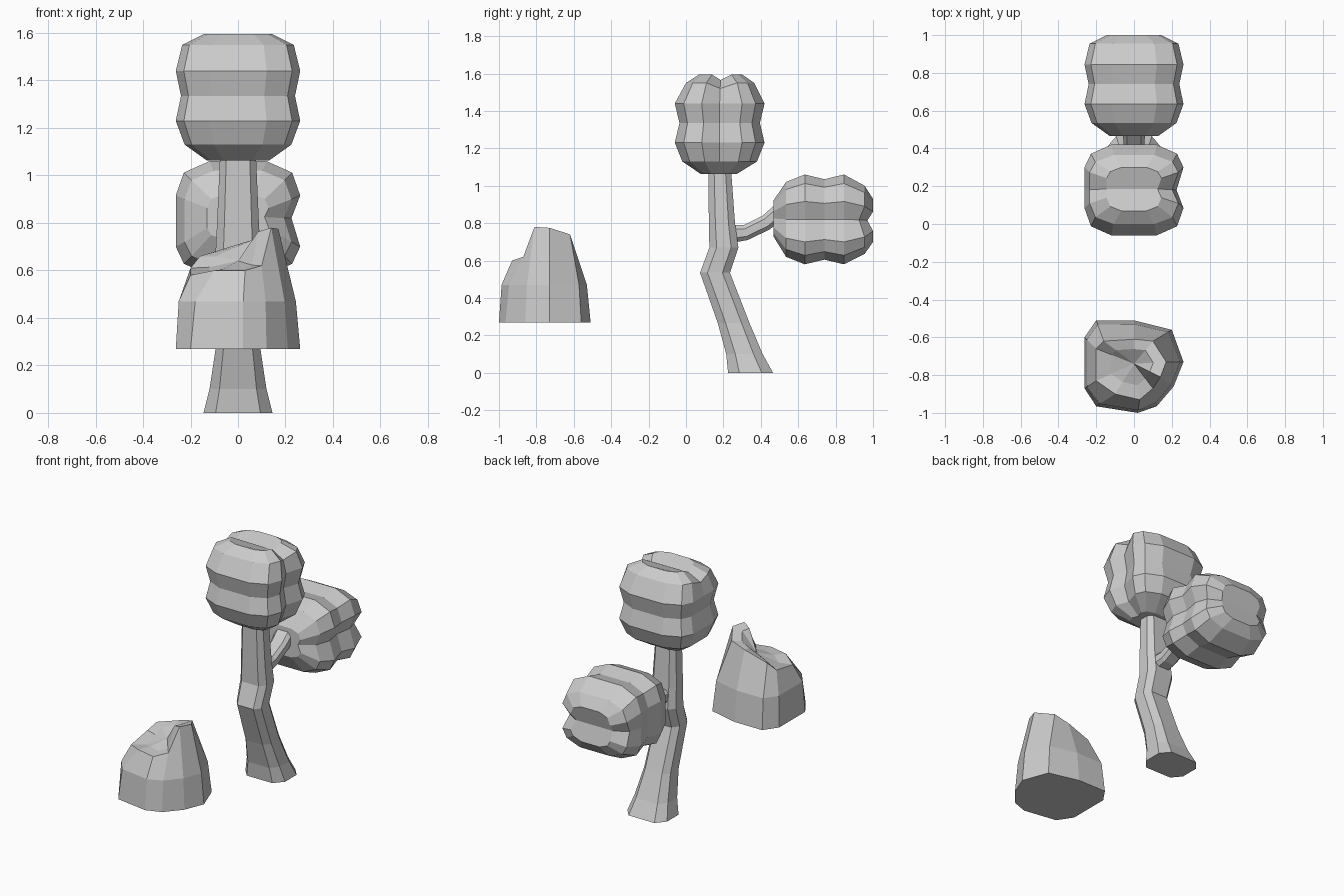
import bpy, bmesh
from mathutils import Vector

if "Cube" in bpy.data.objects:
    bpy.data.objects.remove(bpy.data.objects["Cube"])


def loft(name, rings, split=None, peak=None):
    """Skin closed rings; cap the end flat, folded along two points, or as a fan."""
    bm = bmesh.new()
    loops = [[bm.verts.new(p) for p in ring] for ring in rings]
    n = len(loops[0])
    for a, b in zip(loops, loops[1:]):
        for i in range(n):
            j = (i + 1) % n
            bm.faces.new((a[i], a[j], b[j], b[i]))
    bm.faces.new(loops[0][::-1])
    top = loops[-1]
    if split:
        i, j = split
        bm.faces.new(top[i:j + 1])
        bm.faces.new(top[j:] + top[:i + 1])
    elif peak:
        c = bm.verts.new(peak)
        for i in range(n):
            bm.faces.new((top[i], top[(i + 1) % n], c))
    else:
        bm.faces.new(top)
    bmesh.ops.recalc_face_normals(bm, faces=bm.faces)
    mesh = bpy.data.meshes.new(name)
    bm.to_mesh(mesh)
    bm.free()
    obj = bpy.data.objects.new(name, mesh)
    bpy.context.collection.objects.link(obj)
    return obj


OCT = [(-.65, -1), (.65, -1), (1, -.5), (1, .5), (.65, 1), (-.65, 1), (-1, .5), (-1, -.5)]

# Trunk: z, front y, back y, half width
trunk = [(0, .225, .465, .145), (.1, .215, .41, .12), (.265, .17, .34, .095),
         (.535, .075, .235, .09), (.67, .125, .28, .095), (.80, .122, .262, .088),
         (1.1, .12, .24, .075)]
loft("trunk", [[(hx * u, (a + b) / 2 + (b - a) / 2 * v, z) for u, v in OCT]
               for z, a, b, hx in trunk])

# Branch: lower and upper (y, z), half width
branch = [(.22, .69, .22, .79, .06), (.33, .71, .31, .79, .055),
          (.445, .765, .41, .84, .055), (.53, .83, .50, .92, .06)]
loft("branch", [[(hx * u, (y0 + y1) / 2 + (y1 - y0) / 2 * v, (z0 + z1) / 2 + (z1 - z0) / 2 * v)
                 for u, v in OCT] for y0, z0, y1, z1, hx in branch])

# Leaf crowns: grooved plan outline lofted through (z, half x, front y, back y)
PLAN = [(-.46, -1), (.46, -1), (.87, -.8), (1, -.4), (.86, 0), (1, .5), (.87, .8),
        (.46, 1), (-.46, 1), (-.87, .8), (-1, .5), (-1, 0), (-1, -.4), (-.87, -.8)]
crown = [(1.062, .13, .08, .27), (1.13, .225, -.02, .38), (1.23, .262, -.06, .42),
         (1.335, .24, -.035, .395), (1.44, .262, -.06, .42), (1.55, .235, 0, .365),
         (1.595, .145, .07, .30)]
rings = [[(hx * u, (a + b) / 2 + (b - a) / 2 * v,
           z - (.03 if v == 0 and z > 1.5 else 0)) for u, v in PLAN]
         for z, hx, a, b in crown]
loft("top_crown", rings, split=(4, 11))
# The side crown is the same shape tipped backwards
loft("side_crown", [[(x, z - .595, 1.0 - y) for x, y, z in r] for r in rings], split=(4, 11))

# Rock: base outline, sloping sides, uneven rim with a ridge on the right
base = [(-.2, -.51), (0, -.51), (.2, -.56), (.262, -.73), (.21, -.86),
        (.12, -.965), (.02, -1), (-.2, -.965), (-.262, -.87), (-.262, -.6)]
rim = [(-.16, -.62, .66), (0, -.61, .71), (.1, -.62, .74), (.17, -.73, .775), (.14, -.81, .78),
       (.1, -.87, .62), (.03, -.93, .6), (-.1, -.9, .6), (-.2, -.83, .58), (-.2, -.66, .61)]
peak = Vector((0, -.74, .64))
lower = [Vector((x, y, .27)) for x, y in base]
upper = [Vector(p) for p in rim]
mid = []
for a, b in zip(lower, upper):
    p = a.lerp(b, .2)
    p.z = .47
    mid.append(p)
inner = []
for p in upper:
    q = p.lerp(peak, .4)
    q.z = p.z + (peak.z - p.z) * .12
    inner.append(q)
loft("rock", [lower, mid, upper, inner], peak=peak)
